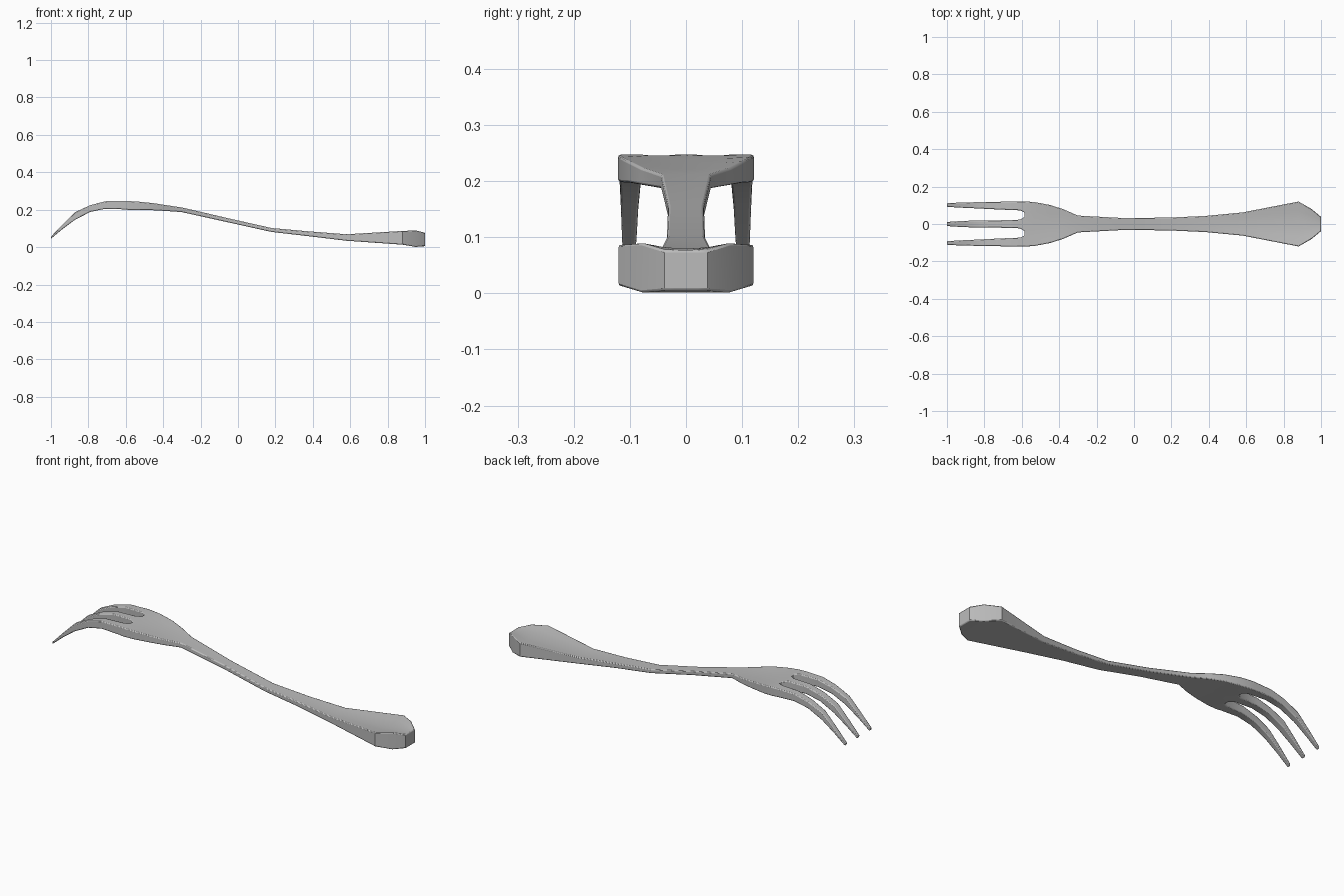
import bpy, bmesh, math

cube = bpy.data.objects.get("Cube")
if cube:
    bpy.data.objects.remove(cube)

# Metal colour
metal = bpy.data.materials.new("brushed_grey")
metal.use_nodes = True
GREY = (0.5, 0.5, 0.5, 1)
metal.diffuse_color = GREY
metal.node_tree.nodes["Principled BSDF"].inputs["Base Color"].default_value = GREY

# Handle and head stations: x, half width, top, bottom, dish depth
BODY = [
    (1.0, .038, .077, .005, 0), (.95, .08, .09, .001, .01),
    (.88, .12, .087, .013, .01), (.58, .062, .069, .034, .003),
    (.38, .043, .084, .058, 0), (.18, .034, .102, .081, 0),
    (-.06, .032, .156, .134, 0), (-.3, .045, .212, .187, 0),
    (-.38, .08, .224, .193, .003), (-.45, .102, .235, .197, .005),
    (-.53, .117, .243, .198, .004),
]
# Tine stations: x, outer edge, inner edge, middle tine half width, top, bottom
TINES = [
    (-.585, .121, .062, .038, .246, .199), (-.61, .121, .073, .023, .247, .202),
    (-.71, .119, .077, .02, .245, .205), (-.79, .118, .081, .019, .224, .188),
    (-.87, .116, .085, .018, .187, .147), (-.94, .114, .088, .015, .118, .095),
    (-1.0, .112, .092, .011, .056, .045),
]

# Each station becomes seven points across, for the top and the underside
stations = [(x, w, w * .55, w * .28, top, low, dish)
            for x, w, top, low, dish in BODY]
stations += [(x, w, a, b, top, low, 0) for x, w, a, b, top, low in TINES]

bm = bmesh.new()
top_rows, low_rows = [], []
for x, w, a, b, top, low, dish in stations:
    across = (-w, -a, -b, 0, b, a, w)
    top_rows.append([bm.verts.new((x, y, top - dish * (1 - (y / w) ** 2))) for y in across])
    low_rows.append([bm.verts.new((x, y, low)) for y in across])

# Skin both sides, leaving the two slots between the tines open
SLOTS = (1, 4)
cells = {(i, j) for i in range(len(stations) - 1) for j in range(6)
         if i < len(BODY) or j not in SLOTS}
for i, j in cells:
    for rows in (top_rows, low_rows):
        bm.faces.new((rows[i][j], rows[i + 1][j], rows[i + 1][j + 1], rows[i][j + 1]))

# Walls wherever a cell has no neighbour
SIDES = {(-1, 0): ((0, 0), (0, 1)), (1, 0): ((1, 0), (1, 1)),
         (0, -1): ((0, 0), (1, 0)), (0, 1): ((0, 1), (1, 1))}
for i, j in cells:
    for (di, dj), ((pi, pj), (qi, qj)) in SIDES.items():
        if (i + di, j + dj) not in cells:
            p, q = (i + pi, j + pj), (i + qi, j + qj)
            bm.faces.new((top_rows[p[0]][p[1]], top_rows[q[0]][q[1]],
                          low_rows[q[0]][q[1]], low_rows[p[0]][p[1]]))
bmesh.ops.recalc_face_normals(bm, faces=bm.faces)

mesh = bpy.data.meshes.new("fork")
bm.to_mesh(mesh)
bm.free()
mesh.materials.append(metal)
fork = bpy.data.objects.new("fork", mesh)
bpy.context.collection.objects.link(fork)

# Softened rims and smooth shading
bevel = fork.modifiers.new("soft_rims", "BEVEL")
bevel.width = .006
bevel.segments = 2
bevel.limit_method = "ANGLE"
bevel.angle_limit = math.radians(50)
bpy.ops.object.select_all(action="DESELECT")
fork.select_set(True)
bpy.context.view_layer.objects.active = fork
bpy.ops.object.shade_smooth_by_angle(angle=math.radians(40))
